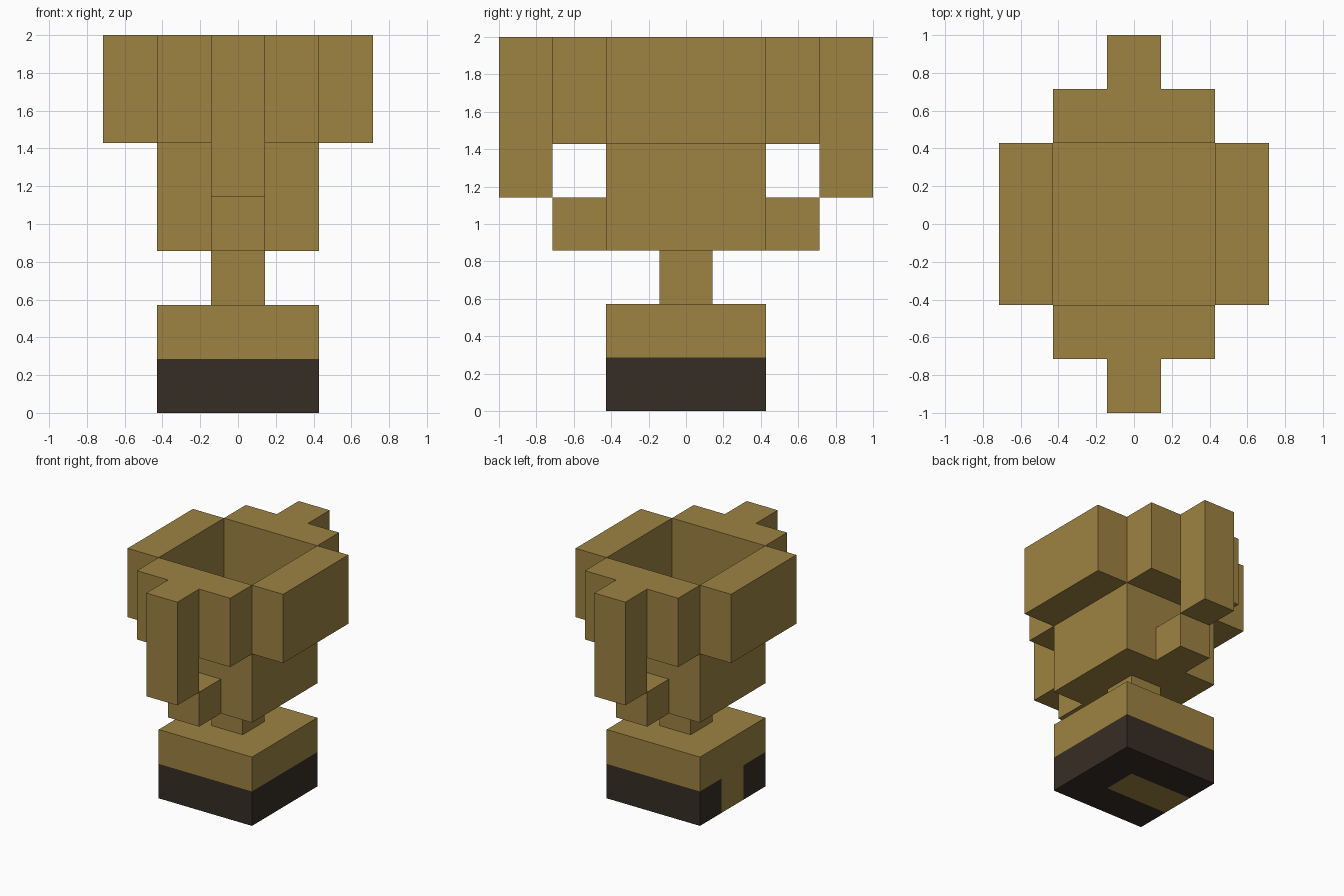
import bpy, bmesh
from mathutils import Vector

U = 1 / 7  # one block unit

default = bpy.data.objects.get("Cube")
if default:
    bpy.data.objects.remove(default, do_unlink=True)


def make_material(name, rgb):
    mat = bpy.data.materials.new(name)
    mat.use_nodes = True
    mat.diffuse_color = (*rgb, 1)
    mat.node_tree.nodes["Principled BSDF"].inputs["Base Color"].default_value = (*rgb, 1)
    return mat


gold = make_material("old gold", (0.34, 0.227, 0.055))
dark = make_material("dark brown", (0.037, 0.026, 0.018))


def block(name, low, high, cuts=(), rule=None):
    """Box between two corners in block units, with optional cut planes and a colour rule."""
    low, high = Vector(low), Vector(high)
    bm = bmesh.new()
    bmesh.ops.create_cube(bm, size=1)
    for v in bm.verts:
        v.co = (low + high) / 2 + v.co * (high - low)
    for axis, pos in cuts:
        point, normal = Vector(), Vector()
        point[axis], normal[axis] = pos, 1
        bmesh.ops.bisect_plane(bm, geom=bm.verts[:] + bm.edges[:] + bm.faces[:],
                               plane_co=point, plane_no=normal)
    bm.normal_update()
    if rule:
        for f in bm.faces:
            f.material_index = int(rule(f.calc_center_median(), f.normal))
    bmesh.ops.scale(bm, vec=(U, U, U), verts=bm.verts)
    mesh = bpy.data.meshes.new(name)
    bm.to_mesh(mesh)
    bm.free()
    mesh.materials.append(gold)
    mesh.materials.append(dark)
    obj = bpy.data.objects.new(name, mesh)
    bpy.context.collection.objects.link(obj)
    return obj


def is_dark(c, n):
    # lower half is dark, except a gold strip up one side and along the underside
    strip = abs(c.y) < 1 and (n.x < -0.5 or (n.z < -0.5 and c.x < 1))
    return c.z < 2 and not strip


# Plinth, stem and solid lower cup
block("plinth", (-3, -3, 0), (3, 3, 4),
      cuts=((2, 2), (1, -1), (1, 1), (0, 1)), rule=is_dark)
block("stem", (-1, -1, 4), (1, 1, 6))
block("cup_bottom", (-3, -3, 6), (3, 3, 10))

# Rim walls around the open cup, and a hooked handle at front and back
for s, side, end in ((-1, "right", "front"), (1, "left", "back")):
    def span(a, b):
        return sorted((s * a, s * b))
    x0, x1 = span(3, 5)
    block(side + "_rim_wall", (x0, -3, 10), (x1, 3, 14))
    block(end + "_rim_wall", (-3, x0, 10), (3, x1, 14))
    block(end + "_handle_foot", (-1, x0, 6), (1, x1, 8))
    y0, y1 = span(5, 7)
    block(end + "_handle_grip", (-1, y0, 8), (1, y1, 14))
